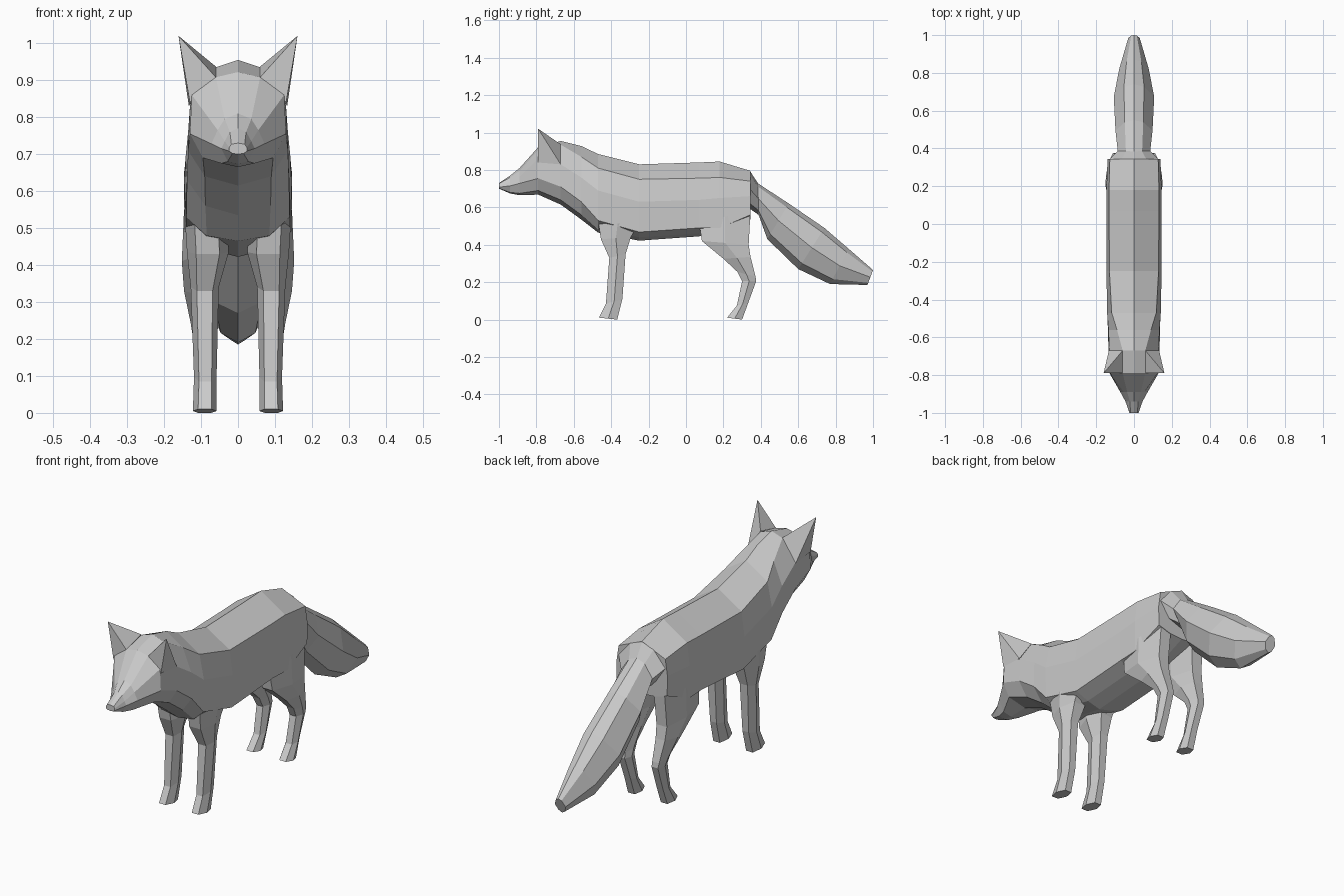
import bpy
import bmesh

fur = bpy.data.materials.new("grey_fur")
fur.diffuse_color = (0.6, 0.6, 0.6, 1)


def make_object(name, bm):
    bmesh.ops.recalc_face_normals(bm, faces=bm.faces[:])
    mesh = bpy.data.meshes.new(name)
    bm.to_mesh(mesh)
    bm.free()
    mesh.materials.append(fur)
    obj = bpy.data.objects.new(name, mesh)
    bpy.context.collection.objects.link(obj)
    return obj


def loft(name, rings, cap_first=True, cap_last=True):
    """Skin a list of closed point rings."""
    bm = bmesh.new()
    loops = [[bm.verts.new(p) for p in ring] for ring in rings]
    n = len(loops[0])
    for a, b in zip(loops, loops[1:]):
        for i in range(n):
            j = (i + 1) % n
            bm.faces.new((a[i], a[j], b[j], b[i]))
    if cap_first:
        bm.faces.new(loops[0])
    if cap_last:
        bm.faces.new(loops[-1])
    return make_object(name, bm)


def mirror_ring(half):
    """Complete a half ring whose first and last points lie on x = 0."""
    return half + [(-x, y, z) for x, y, z in half[-2:0:-1]]


# Head, neck and trunk: y, top z, four (x, z) side points, bottom z
sections = [
    (-1.00, .730, (.018, .727), (.024, .718), (.024, .708), (.015, .702), .700),
    (-0.94, .770, (.022, .760), (.036, .735), (.045, .715), (.028, .680), .674),
    (-0.89, .810, (.036, .795), (.055, .765), (.072, .728), (.045, .675), .665),
    (-0.79, .922, (.060, .908), (.125, .860), (.130, .755), (.095, .690), .668),
    (-0.67, .955, (.060, .935), (.130, .830), (.135, .710), (.090, .640), .615),
    (-0.56, .928, (.090, .870), (.135, .760), (.138, .630), (.088, .560), .535),
    (-0.47, .885, (.118, .810), (.142, .690), (.140, .530), (.085, .480), .465),
    (-0.25, .830, (.130, .750), (.146, .630), (.140, .468), (.070, .440), .422),
    (0.07, .840, (.132, .756), (.146, .640), (.140, .490), (.070, .462), .445),
    (0.18, .845, (.132, .760), (.146, .650), (.145, .490), (.070, .480), .470),
    (0.345, .795, (.128, .740), (.140, .660), (.138, .560), (.070, .540), .535),
]
loft("body", [mirror_ring([(0, y, t)] + [(x, y, z) for x, z in side] + [(0, y, b)])
              for y, t, *side, b in sections])

# Tail: top (y, z), bottom (y, z), half width
tail = [
    (.345, .790, .345, .590, .128),
    (.385, .728, .388, .560, .086),
    (.550, .620, .435, .430, .098),
    (.740, .490, .600, .270, .107),
    (.870, .378, .770, .190, .078),
    (1.00, .265, .970, .185, .030),
]
profile = [(0, 0), (.5, .1), (1, .48), (.6, .86), (0, 1)]
loft("tail", [mirror_ring([(w * u, ty + (by - ty) * v, tz + (bz - tz) * v)
                           for u, v in profile])
              for ty, tz, by, bz, w in tail], cap_first=False)


def leg(name, rows, side):
    """Six-sided leg from front (y, z), back (y, z), inner x, outer x."""
    rings = []
    for fy, fz, ry, rz, xi, xo in rows:
        outline = [(.22, 0), (.78, 0), (1, .5), (.78, 1), (.22, 1), (0, .5)]
        rings.append([(side * (xi + (xo - xi) * u), fy + (ry - fy) * v,
                       fz + (rz - fz) * v) for u, v in outline])
    loft(name, rings, cap_first=False)


front_rows = [
    (-.470, .530, -.260, .500, .030, .143),
    (-.455, .430, -.295, .440, .025, .138),
    (-.410, .330, -.323, .350, .052, .128),
    (-.428, .085, -.340, .110, .058, .119),
    (-.465, .010, -.368, .000, .058, .122),
]
hind_rows = [
    (.070, .520, .345, .580, .040, .146),
    (.085, .420, .335, .400, .050, .152),
    (.200, .325, .345, .335, .055, .146),
    (.275, .255, .372, .230, .060, .128),
    (.300, .205, .375, .205, .060, .122),
    (.272, .075, .333, .090, .058, .118),
    (.220, .010, .300, .000, .058, .122),
]

for side, label in ((1, "left"), (-1, "right")):
    leg("front_leg_" + label, front_rows, side)
    leg("hind_leg_" + label, hind_rows, side)

    # Pointed ear: four-sided pyramid leaning outward
    bm = bmesh.new()
    tip = bm.verts.new((side * .161, -.79, 1.02))
    base = [bm.verts.new((side * x, y, z)) for x, y, z in
            ((.06, -.79, .908), (.130, -.79, .840), (.133, -.67, .830), (.06, -.67, .937))]
    for i in range(4):
        bm.faces.new((base[i], base[(i + 1) % 4], tip))
    make_object("ear_" + label, bm)
